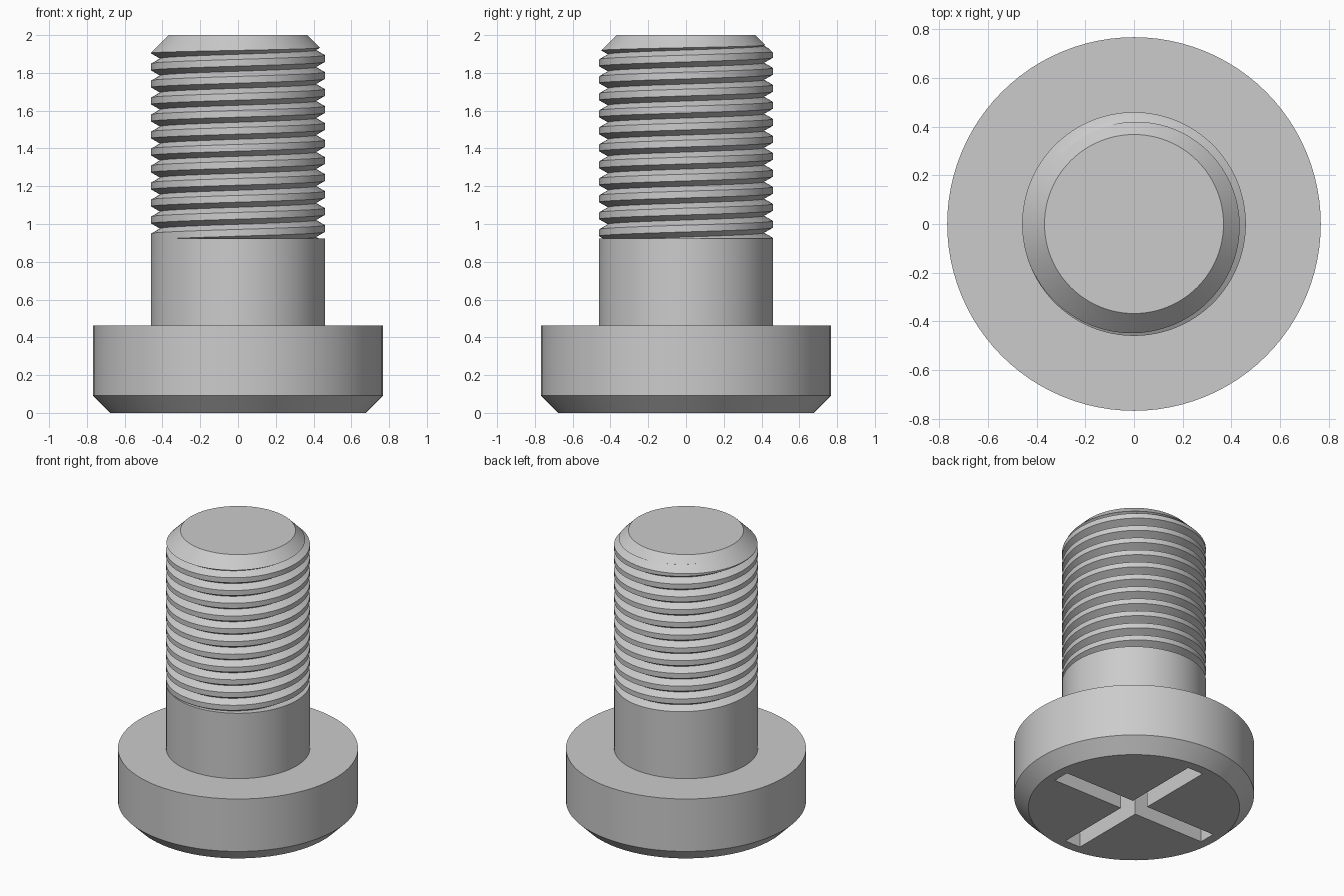
import bpy, bmesh, math

if "Cube" in bpy.data.objects:
    bpy.data.objects.remove(bpy.data.objects["Cube"], do_unlink=True)

SEG = 96
HEAD_R, HEAD_H = 0.768, 0.462
SHANK_R, THREAD_Z, TOP = 0.46, 0.923, 2.0
PITCH, ROOT_R = 0.09, 0.413

steel = bpy.data.materials.new("grey steel")
steel.use_nodes = True
steel.diffuse_color = (0.6, 0.6, 0.6, 1)
steel.node_tree.nodes["Principled BSDF"].inputs["Base Color"].default_value = (0.6, 0.6, 0.6, 1)


def make_object(name, bm):
    bmesh.ops.recalc_face_normals(bm, faces=bm.faces)
    mesh = bpy.data.meshes.new(name)
    bm.to_mesh(mesh)
    bm.free()
    mesh.materials.append(steel)
    obj = bpy.data.objects.new(name, mesh)
    bpy.context.collection.objects.link(obj)
    return obj


def lathe(name, profile):
    """Turn a list of (radius, height) points into a capped solid."""
    bm = bmesh.new()
    rings = [[bm.verts.new((r * math.cos(2 * math.pi * i / SEG),
                            r * math.sin(2 * math.pi * i / SEG), z))
              for i in range(SEG)] for r, z in profile]
    for a, b in zip(rings, rings[1:]):
        for i in range(SEG):
            j = (i + 1) % SEG
            bm.faces.new((a[i], a[j], b[j], b[i]))
    bm.faces.new(rings[0])
    bm.faces.new(rings[-1])
    return make_object(name, bm)


def box(name, size, z):
    bm = bmesh.new()
    bmesh.ops.create_cube(bm, size=1)
    for v in bm.verts:
        v.co.x *= size[0]
        v.co.y *= size[1]
        v.co.z = v.co.z * size[2] + z
    return make_object(name, bm)


def helix_cutter(name):
    """V-shaped ridge wound around the axis."""
    bm = bmesh.new()
    reach = 0.06
    half = reach * math.tan(math.radians(30))
    section = [(ROOT_R, 0), (ROOT_R + reach, -half), (ROOT_R + reach, half)]
    rows = []
    for i in range(-SEG, 12 * SEG + 1):
        a = 2 * math.pi * i / SEG
        z = THREAD_Z + 0.008 + PITCH * i / SEG
        rows.append([bm.verts.new((r * math.cos(a), r * math.sin(a), z + dz))
                     for r, dz in section])
    for a, b in zip(rows, rows[1:]):
        for k in range(3):
            m = (k + 1) % 3
            bm.faces.new((a[k], a[m], b[m], b[k]))
    bm.faces.new(rows[0])
    bm.faces.new(rows[-1])
    return make_object(name, bm)


def cut(obj, cutters):
    for c in cutters:
        c.hide_render = True
        mod = obj.modifiers.new("cut", "BOOLEAN")
        mod.operation, mod.solver, mod.object = "DIFFERENCE", "EXACT", c
    graph = bpy.context.evaluated_depsgraph_get()
    mesh = bpy.data.meshes.new_from_object(obj.evaluated_get(graph))
    obj.modifiers.clear()
    obj.data = mesh
    for c in cutters:
        bpy.data.objects.remove(c, do_unlink=True)


# Head with chamfered underside and a cross-shaped drive recess
head = lathe("head", [(HEAD_R - 0.092, 0), (HEAD_R, 0.092), (HEAD_R, HEAD_H)])
cut(head, [box("slot_cutter_x", (1.22, 0.12, 0.4), 0),
           box("slot_cutter_y", (0.12, 1.22, 0.4), 0)])

# Plain shank
shank = lathe("shank", [(SHANK_R, HEAD_H), (SHANK_R, THREAD_Z)])

# Threaded end with chamfered tip
thread = lathe("threaded_end", [(SHANK_R, THREAD_Z), (SHANK_R, TOP - 0.092),
                                (SHANK_R - 0.092, TOP)])
cut(thread, [helix_cutter("thread_cutter")])

# Smooth round walls, crisp edges
for obj in (head, shank, thread):
    bpy.ops.object.select_all(action="DESELECT")
    obj.select_set(True)
    bpy.context.view_layer.objects.active = obj
    bpy.ops.object.shade_smooth_by_angle(angle=math.radians(25))
